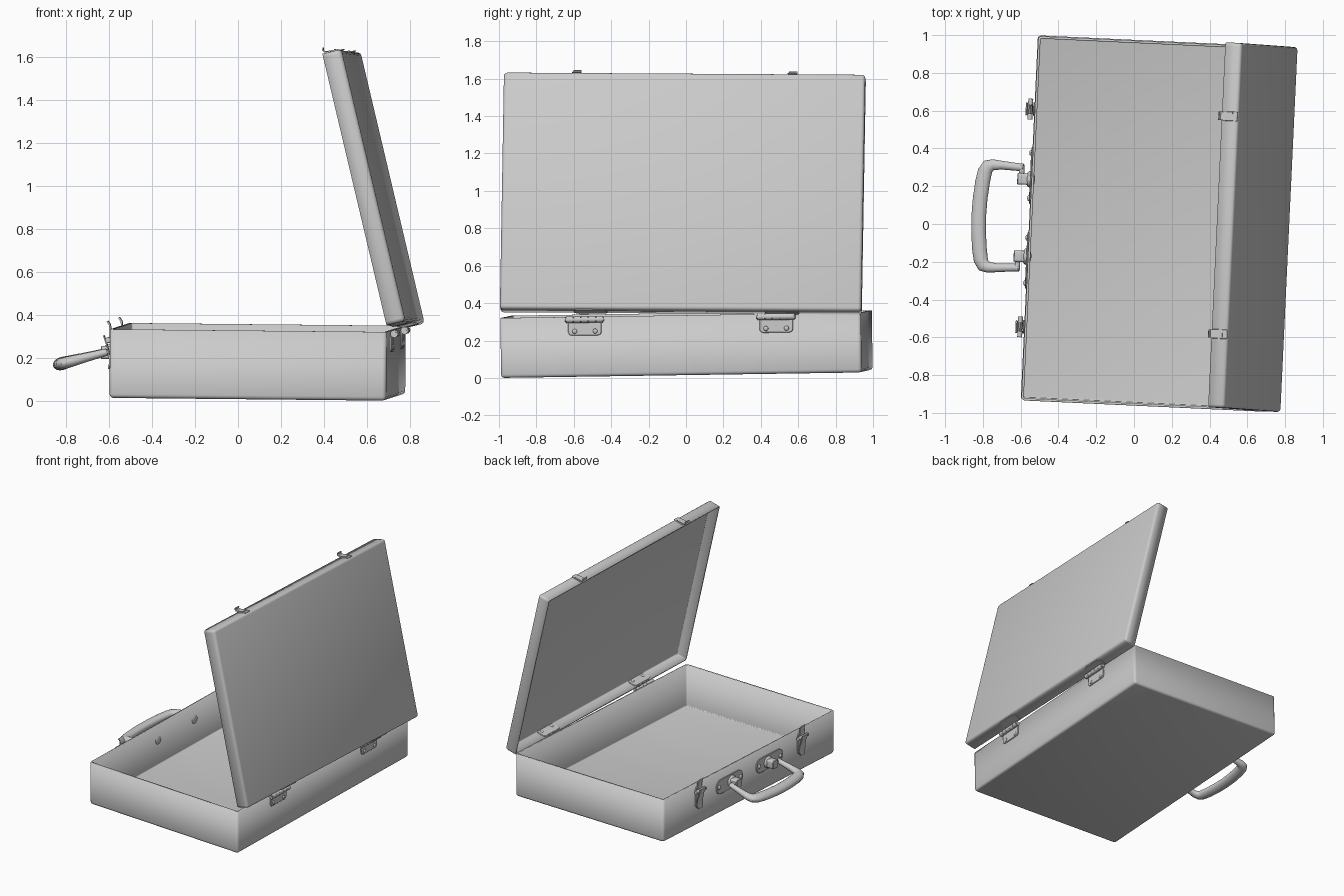
import bpy, bmesh
from math import pi, sin, cos, sqrt
from mathutils import Vector, Matrix

if "Cube" in bpy.data.objects:
    bpy.data.objects.remove(bpy.data.objects["Cube"])


def frame(x, y, origin):
    """Matrix from an x axis, an approximate y axis and an origin."""
    x, y = Vector(x).normalized(), Vector(y)
    z = x.cross(y).normalized()
    m = Matrix((x, z.cross(x), z)).transposed().to_4x4()
    m.translation = origin
    return m


def add(name, bm, m, bevel=0, segs=2):
    bmesh.ops.recalc_face_normals(bm, faces=bm.faces)
    me = bpy.data.meshes.new(name)
    bm.to_mesh(me)
    bm.free()
    ob = bpy.data.objects.new(name, me)
    bpy.context.collection.objects.link(ob)
    ob.matrix_world = m
    bpy.ops.object.select_all(action='DESELECT')
    ob.select_set(True)
    bpy.context.view_layer.objects.active = ob
    bpy.ops.object.shade_smooth_by_angle(angle=0.7)
    if bevel:
        mod = ob.modifiers.new("bevel", 'BEVEL')
        mod.width, mod.segments, mod.limit_method = bevel, segs, 'ANGLE'
    return ob


def tray(name, m, x0, x1, y, h, open_top, edge, wall=0.012):
    """Thin-walled open box with softened outer edges."""
    bm = bmesh.new()
    bmesh.ops.create_cube(bm, size=1)
    for v in bm.verts:
        v.co = ((x0 + x1) / 2 + v.co.x * (x1 - x0), v.co.y * 2 * y, (v.co.z + .5) * h)
    bmesh.ops.bevel(bm, geom=bm.edges[:], offset=edge, segments=3, profile=.5, affect='EDGES')
    rim = h if open_top else 0
    s = 1 if open_top else -1
    # cut away the open side and pull the rim back to full height
    cut = rim - s * edge
    dead = [f for f in bm.faces if s * (f.calc_center_median().z - cut) > 1e-5]
    bmesh.ops.delete(bm, geom=dead, context='FACES')
    for v in bm.verts:
        if s * (v.co.z - cut) > -1e-5:
            v.co.z = rim
    ob = add(name, bm, m)
    sol = ob.modifiers.new("wall", 'SOLIDIFY')
    sol.thickness, sol.offset = wall, -1
    return ob


def plate(name, m, u, v, w, h, t, r, n0=0):
    """Rounded plate lying on a wall: u across, v up, thickness outward."""
    bm = bmesh.new()
    pts = []
    for i, (sx, sy) in enumerate(((1, 1), (-1, 1), (-1, -1), (1, -1))):
        for k in range(6):
            a = (i + k / 5) * pi / 2
            pts.append((u + sx * (w / 2 - r) + r * cos(a), v + sy * (h / 2 - r) + r * sin(a), n0))
    f = bm.faces.new([bm.verts.new(p) for p in pts])
    top = bmesh.ops.extrude_face_region(bm, geom=[f])['geom']
    for e in top:
        if isinstance(e, bmesh.types.BMVert):
            e.co.z += t
    return add(name, bm, m, min(.003, t / 3), 1)


def dome(name, m, u, v, r, h, n0=0):
    bm = bmesh.new()
    bmesh.ops.create_uvsphere(bm, u_segments=16, v_segments=8, radius=1)
    for p in bm.verts:
        p.co = (u + p.co.x * r, v + p.co.y * r, n0 + p.co.z * h)
    return add(name, bm, m)


def sweep(name, m, pts, radii, axis, sides=12):
    """Tube or ribbon: radii are (half size along axis, half size across)."""
    bm = bmesh.new()
    axis = Vector(axis).normalized()
    pts = [Vector(p) for p in pts]
    if isinstance(radii, tuple):
        radii = [radii] * len(pts)
    k, off = (sqrt(2), pi / 4) if sides == 4 else (1, 0)
    rings = []
    for i, p in enumerate(pts):
        d = pts[min(i + 1, len(pts) - 1)] - pts[max(i - 1, 0)]
        side = d.cross(axis).normalized()
        ra, rb = radii[i]
        rings.append([bm.verts.new(p + axis * ra * k * cos(off + a * 2 * pi / sides)
                                   + side * rb * k * sin(off + a * 2 * pi / sides))
                      for a in range(sides)])
    for a, b in zip(rings, rings[1:]):
        for j in range(sides):
            bm.faces.new((a[j], a[j - 1], b[j - 1], b[j]))
    bm.faces.new(rings[0])
    bm.faces.new(rings[-1])
    return add(name, bm, m)


# Resting frames of the two halves; both sit slightly askew
BASE = frame((.999, -.0466, -.01), (.0466, .999, .015), (.09, .005, .021))
L, U = Vector((.09, 1.93, -.008)), Vector((-.30, .022, 1.27))
LID = frame(-U, L, (.737, -.026, .345))

tray("case_base", BASE, -.645, .645, .965, .32, True, .018)
tray("case_lid", LID, -1.3, 0, .967, .09, False, .018)

# Wall frames: x across, y up the wall, z outward
FRONT = BASE @ frame((0, -1, 0), (0, 0, 1), (-.645, 0, 0))
BACK = BASE @ frame((0, 1, 0), (0, 0, 1), (.645, 0, 0))
LID_END = LID @ frame((0, -1, 0), (0, 0, 1), (-1.3, 0, 0))
LID_BACK = LID @ frame((0, 1, 0), (0, 0, 1), (0, 0, 0))

# Carrying handle: flattened grip with slim arms
half = [(.265, .045, .017, .020), (.268, .10, .019, .021), (.272, .16, .022, .023),
        (.272, .205, .025, .029), (.262, .232, .027, .037), (.235, .247, .028, .039),
        (.18, .257, .029, .040), (.09, .266, .030, .040)]
loop = half + [(0, .269, .030, .040)] + [(-u, d, a, b) for u, d, a, b in reversed(half)]
sweep("handle_grip", FRONT, [(u, .215 - .27 * d, d) for u, d, a, b in loop],
      [(a, b) for u, d, a, b in loop], (0, 1, .27), 16)

for s in (-1, 1):
    tag = "left" if s < 0 else "right"
    # handle mounts
    plate("handle_plate_" + tag, FRONT, s * .225, .2, .30, .11, .008, .05)
    dome("handle_boss_" + tag, FRONT, s * .205, .2, .045, .025, .006)
    plate("handle_lug_" + tag, FRONT, s * .205, .2, .06, .06, .075, .012)
    sweep("handle_pin_" + tag, FRONT, [(s * .19, .203, .053), (s * .275, .203, .053)],
          (.014, .014), (0, 0, 1))
    for u in (.105, .345):
        dome("handle_rivet_" + tag, FRONT, s * u, .2, .016, .01, .008)

    # latches on the base
    c = s * .577
    plate("latch_plate_" + tag, FRONT, c, .215, .07, .17, .008, .033)
    sweep("latch_lever_" + tag, FRONT,
          [(c, .13, .022), (c, .16, .016), (c, .20, .02), (c, .245, .032), (c, .285, .046)],
          [(.022, .003), (.034, .003), (.03, .003), (.026, .003), (.034, .003)], (1, 0, 0), 4)
    sweep("latch_pivot_" + tag, FRONT, [(c - .055, .265, .024), (c + .055, .265, .024)],
          (.013, .013), (0, 0, 1))
    sweep("latch_hook_" + tag, FRONT,
          [(c, .25, .022), (c, .30, .014), (c, .335, .018), (c, .352, .03)],
          (.024, .004), (1, 0, 0), 4)
    dome("latch_rivet_" + tag, FRONT, c, .148, .014, .012, .008)

    # catches on the lid
    plate("lid_catch_plate_" + tag, LID_END, c, .045, .05, .084, .006, .008)
    sweep("lid_catch_hook_" + tag, LID_END,
          [(c, .06, .008), (c, .015, .01), (c, -.004, .013), (c, -.011, .022), (c, -.006, .034)],
          (.022, .003), (1, 0, 0), 4)

    # hinges: leaf on each half with a barrel of knuckles
    c = s * .512
    plate("hinge_leaf_base_" + tag, BACK, c, .265, .18, .09, .009, .022)
    plate("hinge_leaf_lid_" + tag, LID_BACK, c + .03, .04, .18, .075, .022, .02, -.017)
    for k in range(5):
        u = c + (k - 2) * .04
        sweep("hinge_knuckle_" + tag, BACK, [(u - .019, .306, .019), (u + .019, .306, .019)],
              (.018, .018), (0, 0, 1))
    sweep("hinge_pin_" + tag, BACK, [(c - .104, .306, .019), (c + .104, .306, .019)],
          (.011, .011), (0, 0, 1))
    for e in (-.055, .055):
        dome("hinge_screw_base_" + tag, BACK, c + e, .243, .013, .007, .009)
        dome("hinge_screw_lid_" + tag, LID_BACK, c + .03 + e, .055, .012, .006, -.017)
